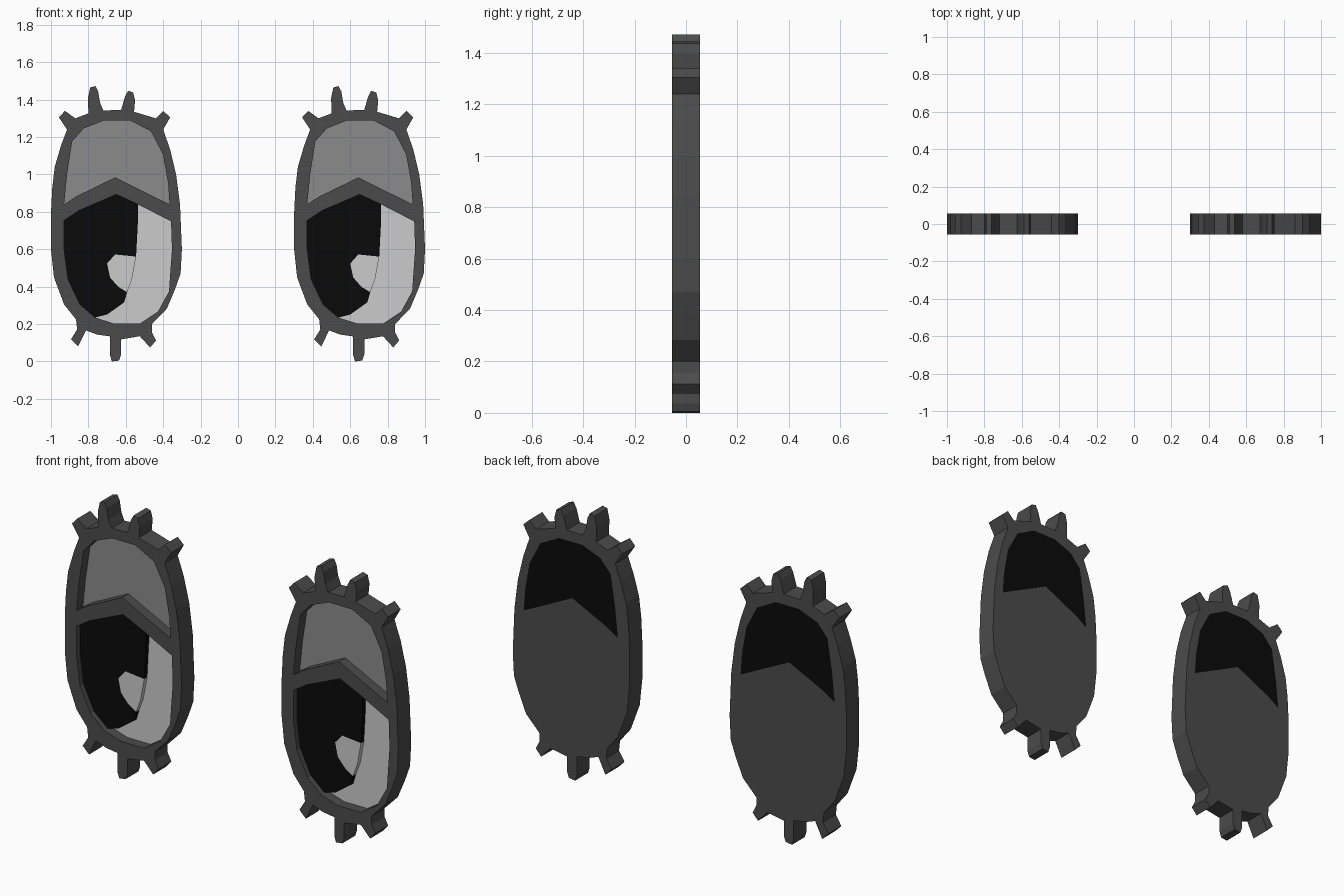
import bpy, bmesh

if "Cube" in bpy.data.objects:
    bpy.data.objects.remove(bpy.data.objects["Cube"])

HALF = 0.055  # half the thickness of the rim


def material(name, v):
    m = bpy.data.materials.new(name)
    m.diffuse_color = (v, v, v, 1)
    m.use_nodes = True
    m.node_tree.nodes["Principled BSDF"].inputs["Base Color"].default_value = m.diffuse_color
    return m


RIM = material("rim_grey", 0.07)
LID = material("lid_grey", 0.26)
WHITE = material("eye_white", 0.72)
SHINE = material("shine", 1.0)
BLACK = material("black", 0.003)


def slab(name, loops, front, back, mat, x, back_mat=None):
    """Flat plate from closed (x, z) loops; loops after the first are holes."""
    bm = bmesh.new()
    edges = []
    for loop in loops:
        vs = [bm.verts.new((u, front, z)) for u, z in loop]
        edges += [bm.edges.new((a, b)) for a, b in zip(vs, vs[1:] + vs[:1])]
    bmesh.ops.triangle_fill(bm, edges=edges, use_beauty=True, use_dissolve=False)
    ext = bmesh.ops.extrude_face_region(bm, geom=bm.faces[:], use_keep_orig=True)
    moved = [v for v in ext["geom"] if isinstance(v, bmesh.types.BMVert)]
    bmesh.ops.translate(bm, vec=(0, back - front, 0), verts=moved)
    bmesh.ops.recalc_face_normals(bm, faces=bm.faces[:])
    bmesh.ops.dissolve_limit(bm, angle_limit=0.001, verts=bm.verts[:], edges=bm.edges[:])
    bm.normal_update()
    for f in bm.faces:
        if back_mat and f.normal.y > 0.9:
            f.material_index = 1
    me = bpy.data.meshes.new(name)
    bm.to_mesh(me)
    bm.free()
    me.materials.append(mat)
    if back_mat:
        me.materials.append(back_mat)
    ob = bpy.data.objects.new(name, me)
    ob.location.x = x
    bpy.context.collection.objects.link(ob)


# Outer outline, clockwise, with lashes
left_side = [(-.28, .305), (-.334, .45), (-.35, .6), (-.35, .79), (-.343, .93),
             (-.33, 1.04), (-.296, 1.155), (-.264, 1.24)]
top_lashes = [(-.307, 1.305), (-.275, 1.34), (-.22, 1.30), (-.15, 1.326),
              (-.152, 1.41), (-.14, 1.465), (-.112, 1.472), (-.098, 1.445),
              (-.088, 1.385), (-.07, 1.342), (.025, 1.345), (.046, 1.417),
              (.062, 1.447), (.089, 1.438), (.10, 1.396), (.094, 1.335),
              (.21, 1.30), (.25, 1.34), (.287, 1.305), (.25, 1.24)]
right_side = [(.287, 1.134), (.319, 1.0), (.34, .84), (.35, .6), (.343, .47),
              (.313, .385), (.27, .283), (.19, .20)]
bottom_lashes = [(.19, .155), (.212, .112), (.18, .075), (.125, .135), (.025, .118),
                 (.025, .037), (.014, .005), (-.024, 0), (-.034, .032), (-.034, .134),
                 (-.104, .144), (-.163, .166), (-.205, .08), (-.243, .118),
                 (-.21, .171), (-.216, .225)]
outline = left_side + top_lashes + right_side + bottom_lashes

# Openings in the rim
lid = [(-.066, 1.289), (.073, 1.289), (.185, 1.23), (.249, 1.107), (.276, .957),
       (.284, .84), (-.007, .984), (-.216, .882), (-.28, .84), (-.264, 1.0),
       (-.237, 1.176), (-.175, 1.246)]
pupil_left = [(-.114, .235), (-.195, .305), (-.259, .439), (-.28, .6), (-.28, .754),
              (-.2, .807), (0, .893), (.115, .84)]
ball = pupil_left + [(.292, .749), (.297, .6), (.281, .374), (.222, .267),
                     (.126, .203), (-.013, .203)]

# Pupil with a notch that the shine fills
notch = [(.105, .561), (-.007, .572), (-.05, .524), (-.034, .449), (.009, .40), (.057, .37)]
pupil = pupil_left + [(.115, .75)] + notch + [(.041, .316), (-.05, .251)]
shine = notch + [(.083, .44)]

for side, x in (("left", -.65), ("right", .65)):
    slab(side + "_rim_with_lashes", [outline, lid, ball], -HALF, HALF, RIM, x)
    slab(side + "_eyelid", [lid], 0, HALF, LID, x, BLACK)
    slab(side + "_eye_white", [ball], 0, HALF, WHITE, x, RIM)
    slab(side + "_pupil", [pupil], -.025, 0, BLACK, x)
    slab(side + "_shine", [shine], -.025, 0, SHINE, x)
